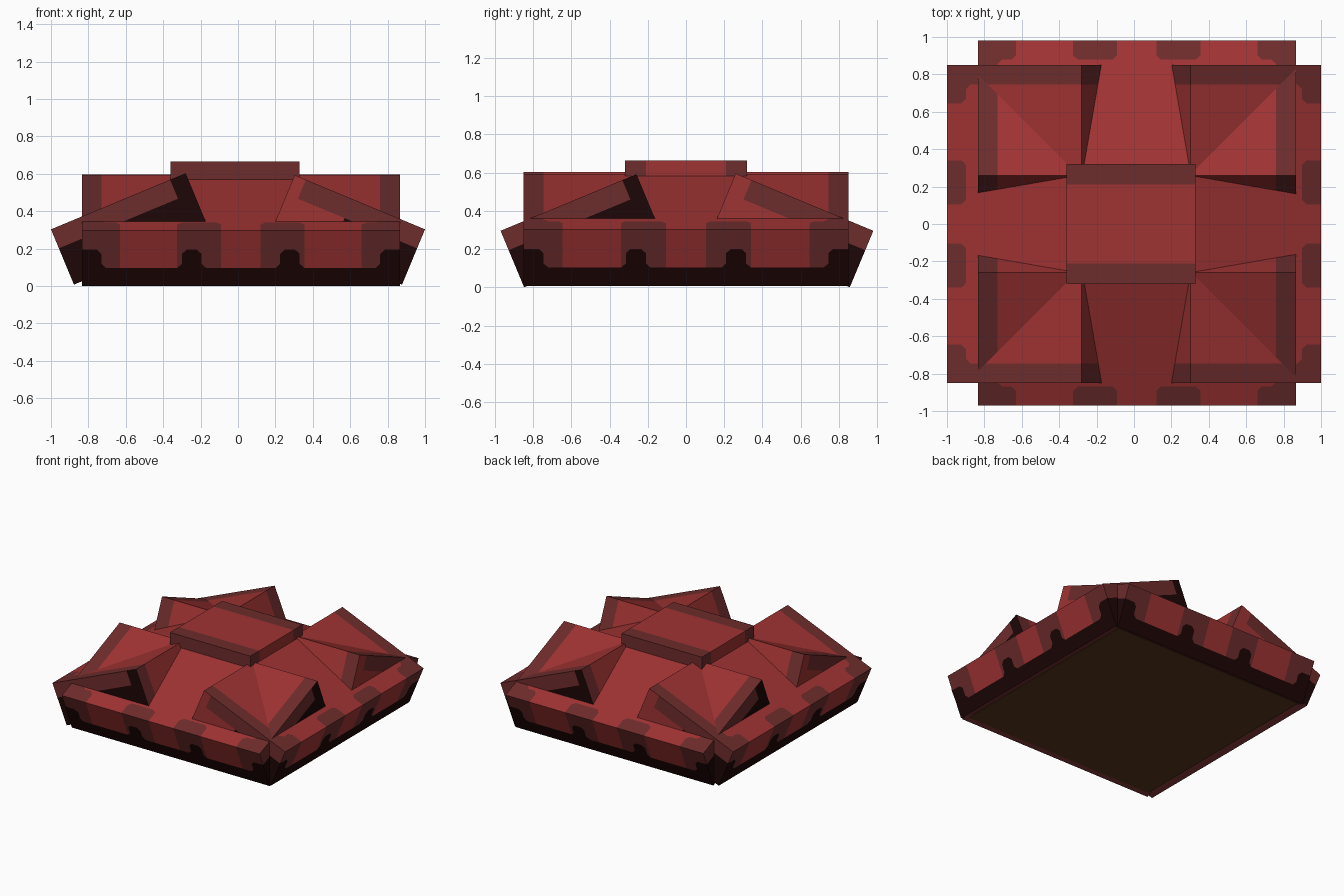
import bpy, bmesh, math
from mathutils import Matrix, Vector

if "Cube" in bpy.data.objects:
    bpy.data.objects.remove(bpy.data.objects["Cube"])


def material(name, rgb):
    m = bpy.data.materials.new(name)
    m.diffuse_color = (*rgb, 1)
    m.use_nodes = True
    m.node_tree.nodes["Principled BSDF"].inputs["Base Color"].default_value = m.diffuse_color
    return m


RED, BROWN, DARK, EARTH = range(4)
MATS = [material("roof red", (0.347, 0.033, 0.033)),
        material("trim brown", (0.155, 0.025, 0.025)),
        material("dark maroon", (0.0125, 0.0017, 0.0017)),
        material("underside earth", (0.089, 0.036, 0.0116))]
C = 0.025        # chamfer on the painted tile corners


def box(name, lo, hi, rule, cuts=((), (), ()), matrix=Matrix()):
    """Box cut along each axis, coloured by rule(face centre, normal)."""
    lo, hi = Vector(lo), Vector(hi)
    bm = bmesh.new()
    bmesh.ops.create_cube(bm, size=1)
    for v in bm.verts:
        v.co = Vector([(lo[i] + hi[i]) / 2 + v.co[i] * (hi[i] - lo[i]) for i in range(3)])
    for axis in range(3):
        n = Vector((0, 0, 0))
        n[axis] = 1
        for c in cuts[axis]:
            geom = bm.verts[:] + bm.edges[:] + bm.faces[:]
            bmesh.ops.bisect_plane(bm, geom=geom, plane_co=n * c, plane_no=n)
    # split the small corner cells so tile corners can be chamfered
    small = [f for f in bm.faces if abs(f.calc_area() - C * C) < 1e-5]
    if small:
        bmesh.ops.poke(bm, faces=small)
    bm.normal_update()
    for f in bm.faces:
        f.material_index = rule(f.calc_center_median(), f.normal)
    bm.transform(matrix)
    me = bpy.data.meshes.new(name)
    bm.to_mesh(me)
    bm.free()
    for m in MATS:
        me.materials.append(m)
    ob = bpy.data.objects.new(name, me)
    bpy.context.collection.objects.link(ob)
    return ob


HALF, DEPTH = 0.85, 0.32


def corner(u, t, us, t0):
    return any(abs(u - c) + abs(t - t0) < C for c in us)


def slab_colour(p, n):
    u, v, w = abs(p.x), p.y, -p.z
    tile = BROWN if 0.105 < u < 0.34 or u > 0.645 else RED
    if n.y < -0.5:                       # outer eave with dark notched base
        edges = (0.21, 0.315, 0.745)
        notch = 0.21 < u < 0.315 or u > 0.745
        if w > 0.217:
            return DARK
        if notch:
            return DARK if w > 0.11 and not corner(u, w, edges, 0.11) else tile
        return DARK if corner(u, w, edges, 0.217) else tile
    if n.z > 0.5:                        # top slope with eave tiles and end trim
        if u > 0.745:
            return BROWN
        if v > 0.11:
            return BROWN if corner(u, v, (0.745,), 0.11) else RED
        return RED if corner(u, v, (0.105, 0.34, 0.645), 0.11) else tile
    if n.y > 0.5:                        # inner end
        return BROWN if u > 0.745 else RED
    if n.z < -0.5:                       # bottom
        return BROWN
    if w < 0.11 and v < 0.69:            # band along each side
        return BROWN
    return DARK if p.x > 0 or v < 0.42 else RED


# Four tilted roof slabs: centre offset along length, outer reach, slope length
SLABS = [("front_roof_slab", 0.015, 0.97, 0.77),
         ("right_roof_slab", 0.0, 1.0, 0.755),
         ("back_roof_slab", -0.015, 0.98, 0.78),
         ("left_roof_slab", 0.0, 1.0, 0.78)]
U_CUTS = [s * c for c in (0.105, 0.13, 0.185, 0.21, 0.235, 0.29, 0.315, 0.34,
                          0.645, 0.67, 0.72, 0.745, 0.77) for s in (-1, 1)]
V_CUTS = (0.085, 0.11, 0.135, 0.42, 0.69)
W_CUTS = (-0.11, -0.135, -0.192, -0.217)
for k, (name, shift, reach, length) in enumerate(SLABS):
    base = 0.296 if k % 2 == 0 else 0.303
    mat = (Matrix.Rotation(k * math.pi / 2, 4, 'Z')
           @ Matrix.Translation((shift, -reach, base))
           @ Matrix.Rotation(math.radians(22.6), 4, 'X'))
    box(name, (-HALF, 0, -DEPTH), (HALF, length, 0), slab_colour,
        (U_CUTS, V_CUTS, W_CUTS), mat)

# Square cap with brown borders on two edges
box("roof_cap", (-0.36, -0.32, 0.57), (0.33, 0.32, 0.665),
    lambda p, n: BROWN if abs(p.y) > 0.21 else RED, ((), (-0.21, 0.21), ()))

# Flat underside
box("base_plate", (-0.815, -0.815, 0.012), (0.83, 0.825, 0.02), lambda p, n: EARTH)
